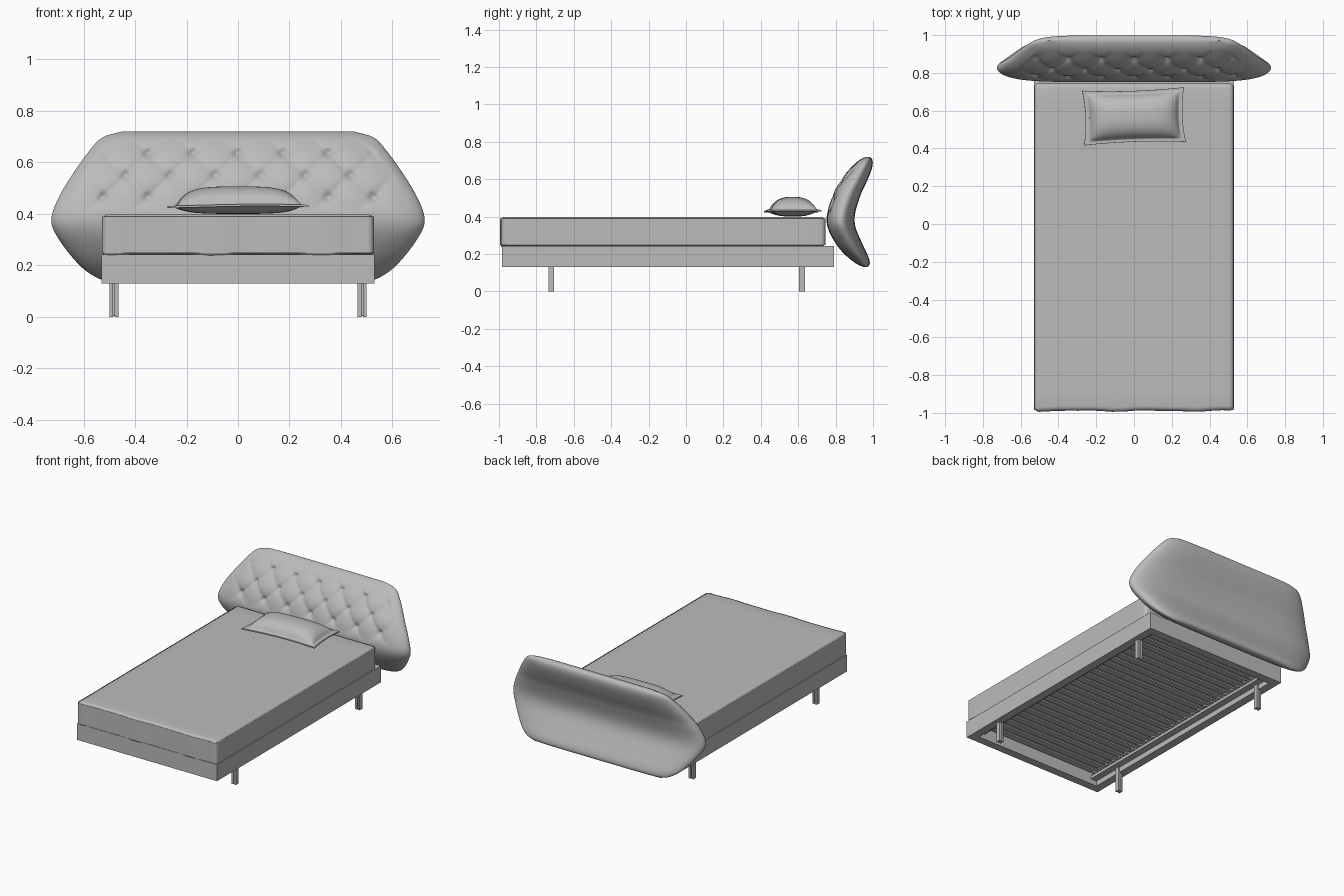
import bpy, bmesh
from math import sin, cos, pi, exp, radians
from mathutils import Matrix, Vector

if "Cube" in bpy.data.objects:
    bpy.data.objects.remove(bpy.data.objects["Cube"], do_unlink=True)

grey = bpy.data.materials.new("soft grey")
grey.use_nodes = True
grey.diffuse_color = (0.5, 0.5, 0.5, 1)
grey.node_tree.nodes["Principled BSDF"].inputs["Base Color"].default_value = (0.5, 0.5, 0.5, 1)


def finish(name, bm, smooth=None):
    bmesh.ops.recalc_face_normals(bm, faces=bm.faces)
    mesh = bpy.data.meshes.new(name)
    bm.to_mesh(mesh)
    bm.free()
    obj = bpy.data.objects.new(name, mesh)
    bpy.context.collection.objects.link(obj)
    mesh.materials.append(grey)
    if smooth:
        bpy.ops.object.select_all(action="DESELECT")
        obj.select_set(True)
        bpy.context.view_layer.objects.active = obj
        bpy.ops.object.shade_smooth_by_angle(angle=radians(smooth))
    return obj


def add_box(bm, x0, x1, y0, y1, z0, z1):
    mat = Matrix.Translation(((x0 + x1) / 2, (y0 + y1) / 2, (z0 + z1) / 2))
    mat = mat @ Matrix.Diagonal((x1 - x0, y1 - y0, z1 - z0, 1))
    return bmesh.ops.create_cube(bm, size=1, matrix=mat)["verts"]


def shell(name, nu, nv, point):
    """Two grids, one per side, welded along the shared border."""
    bm = bmesh.new()
    for side in (-1, 1):
        grid = [[bm.verts.new(point(sin(pi * (i / nu - 0.5)), sin(pi * (j / nv - 0.5)), side))
                 for j in range(nv + 1)] for i in range(nu + 1)]
        for i in range(nu):
            for j in range(nv):
                bm.faces.new((grid[i][j], grid[i + 1][j], grid[i + 1][j + 1], grid[i][j + 1]))
    bmesh.ops.remove_doubles(bm, verts=bm.verts, dist=0.00005)
    return finish(name, bm, 60)


def curve(points, z):
    """Smooth interpolation through (z, value) points."""
    k = 0
    while k < len(points) - 2 and z > points[k + 1][0]:
        k += 1

    def slope(n):
        a, b = points[max(n - 1, 0)], points[min(n + 1, len(points) - 1)]
        return (b[1] - a[1]) / (b[0] - a[0])
    (za, va), (zb, vb) = points[k], points[k + 1]
    d = zb - za
    t = (z - za) / d
    return ((1 + 2 * t) * (1 - t) ** 2 * va + t * (1 - t) ** 2 * d * slope(k)
            + t * t * (3 - 2 * t) * vb + t * t * (t - 1) * d * slope(k + 1))


# Headboard: bent padded shell with diamond tufting on the upper front
half_width = [(0.13, 0.48), (0.15, 0.545), (0.2, 0.615), (0.3, 0.695), (0.37, 0.725),
              (0.45, 0.703), (0.55, 0.645), (0.66, 0.565), (0.7, 0.52), (0.72, 0.45)]
middle = [(0.13, 0.96), (0.25, 0.875), (0.37, 0.827), (0.5, 0.853), (0.6, 0.902), (0.72, 0.972)]


def clamp(t):
    return max(0.0, min(1.0, t))


def headboard_point(u, v, side):
    z = 0.425 + 0.295 * v
    x = u * curve(half_width, z)
    h = 0.075 * max(0, 1 - abs(v) ** 4) ** 0.5 * max(0, 1 - abs(u) ** 6) ** 0.5
    y = curve(middle, z) + side * h
    if side < 0:
        mask = clamp((z - 0.4) / 0.06) * clamp((0.695 - z) / 0.05) * clamp((0.94 - abs(u)) / 0.12)
        a, b = x / 0.175 + (z - 0.635) / 0.17, x / 0.175 - (z - 0.635) / 0.17
        pillow = abs(sin(pi * a) * sin(pi * b)) ** 0.5
        button = exp(-7 * (sin(pi * a) ** 2 + sin(pi * b) ** 2))
        y += mask * (0.014 * (1 - pillow) + 0.018 * button)
    return x, y, z


shell("headboard", 200, 90, headboard_point)


# Pillow: plump middle, flat flange, sides pinched in between the corners
def pillow_point(u, v, side):
    x = 0.27 * u * (1 - 0.05 * (1 - v * v))
    y = 0.145 * v * (1 - 0.07 * (1 - u * u))
    a, b = min(1, abs(u) / 0.91), min(1, abs(v) / 0.86)
    puff = ((1 - a ** 4) * (1 - b ** 2.5)) ** 0.6
    rim = 0.004 if max(abs(u), abs(v)) < 0.999 else 0
    z = 0.43 + side * rim + puff * (0.072 if side > 0 else -0.026)
    z += 0.004 * sin(7 * x + 1) * (1 - puff)
    p = Matrix.Rotation(radians(2), 3, "Z") @ Vector((x, y, z))
    return p.x, p.y + 0.57, p.z


shell("pillow", 56, 40, pillow_point)

# Mattress: rounded block with slightly uneven lower edge and foot end
bm = bmesh.new()
add_box(bm, -0.528, 0.528, -0.99, 0.745, 0.238, 0.398)
bmesh.ops.subdivide_edges(bm, edges=bm.edges, cuts=17, use_grid_fill=True)
for vert in bm.verts:
    wave = sin(vert.co.x * 16) + 0.6 * sin(vert.co.x * 29 + 1)
    if vert.co.y < -0.98:
        vert.co.y += 0.003 * wave
        if vert.co.z < 0.24:
            vert.co.z += 0.004 * wave
sharp = [e for e in bm.edges if len(e.link_faces) == 2 and e.calc_face_angle() > 1]
bmesh.ops.bevel(bm, geom=sharp, offset=0.025, segments=4, profile=0.5, affect="EDGES", clamp_overlap=False)
finish("mattress", bm, 50)

# Bed frame: four rails and the inner ledges that carry the slats
bm = bmesh.new()
for sx in (-1, 1):
    add_box(bm, *sorted((sx * 0.53, sx * 0.475)), -0.985, 0.79, 0.13, 0.243)
    add_box(bm, *sorted((sx * 0.475, sx * 0.43)), -0.93, 0.735, 0.165, 0.185)
for y0, y1 in ((-0.985, -0.93), (0.735, 0.79)):
    add_box(bm, -0.475, 0.475, y0, y1, 0.13, 0.243)
finish("bed_frame", bm)

# Slats across the frame, with a small holder at each end
slats, holders = bmesh.new(), bmesh.new()
count = 26
for i in range(count):
    y = -0.89 + i * 1.585 / (count - 1)
    add_box(slats, -0.465, 0.465, y - 0.02, y + 0.02, 0.196, 0.206)
    for sx in (-1, 1):
        add_box(holders, *sorted((sx * 0.475, sx * 0.415)), y - 0.012, y + 0.012, 0.184, 0.198)
finish("slats", slats)
finish("slat_holders", holders)

# Legs: two upright plates joined by a thin web
for sx, side in ((-1, "right"), (1, "left")):
    for y, end in ((-0.72, "front"), (0.62, "back")):
        bm = bmesh.new()
        for x in (0.472, 0.492):
            add_box(bm, sx * x - 0.007, sx * x + 0.007, y - 0.015, y + 0.015, 0, 0.18)
        add_box(bm, sx * 0.482 - 0.006, sx * 0.482 + 0.006, y - 0.004, y + 0.004, 0.003, 0.18)
        finish(f"{end}_{side}_leg", bm)
